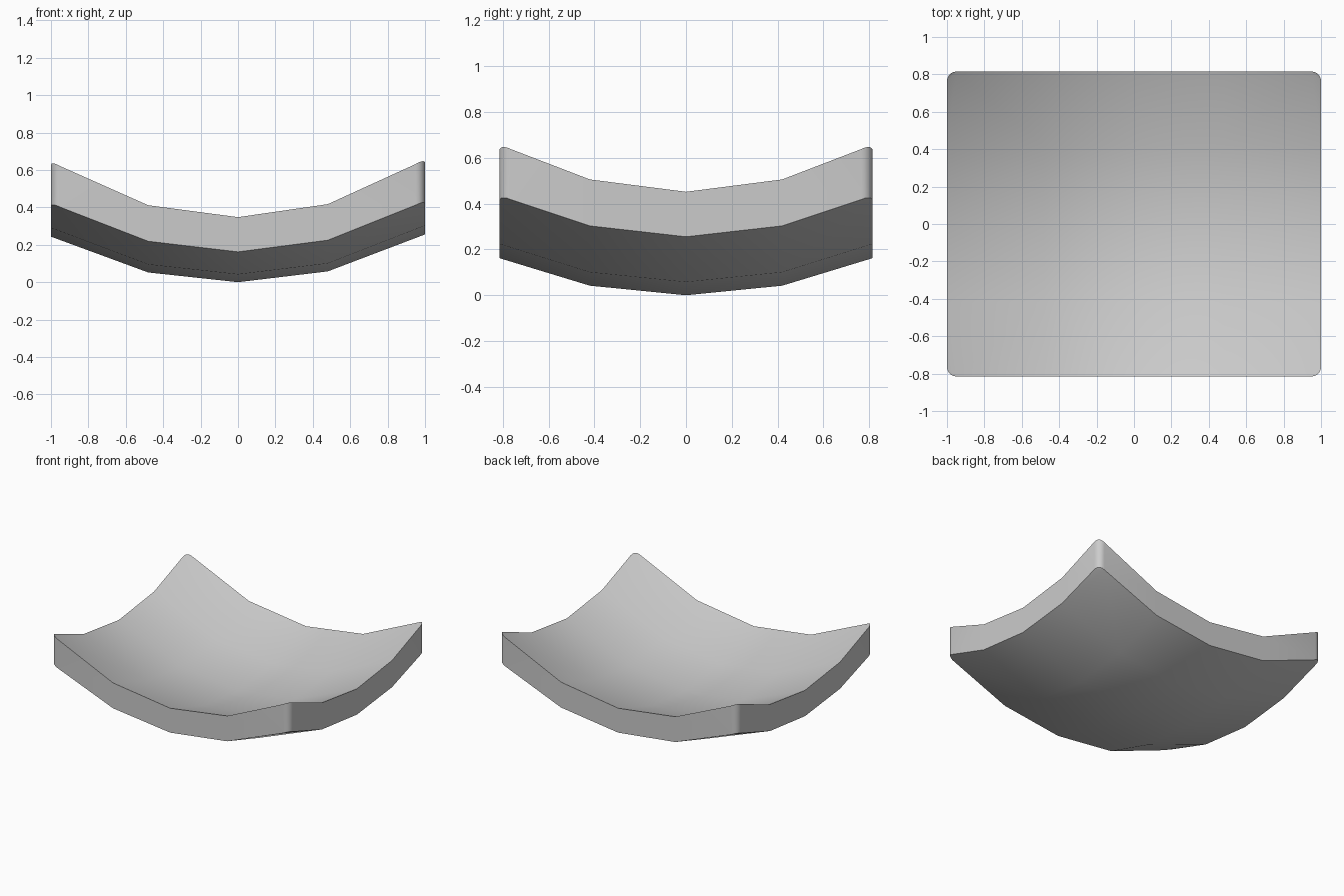
import bpy, bmesh, math
from mathutils import Vector

cube = bpy.data.objects.get("Cube")
if cube:
    bpy.data.objects.remove(cube, do_unlink=True)

HALF_X, HALF_Y, CORNER = 1.0, 0.815, 0.05
OUTER_R, INNER_R, INNER_BASE = 2.13, 1.94, 0.168


def bowl(x, y, radius, base):
    """Height of a spherical dish, very slightly higher on the left."""
    return base + radius - math.sqrt(radius ** 2 - x * x - y * y) + 0.006 * x


# Rounded rectangular outline
outline = []
for i, (sx, sy) in enumerate(((1, 1), (-1, 1), (-1, -1), (1, -1))):
    for step in range(6):
        a = math.radians(90 * i + 18 * step)
        outline.append((sx * (HALF_X - CORNER) + CORNER * math.cos(a),
                        sy * (HALF_Y - CORNER) + CORNER * math.sin(a)))

# Flat slab extruded from the outline
bm = bmesh.new()
face = bm.faces.new([bm.verts.new((x, y, 0)) for x, y in outline])
grown = bmesh.ops.extrude_face_region(bm, geom=[face])
for v in grown["geom"]:
    if isinstance(v, bmesh.types.BMVert):
        v.co.z = 1

# Coarse facet lines across the slab
cuts = [(Vector((1, 0, 0)), x) for x in (-0.48, 0, 0.48)]
cuts += [(Vector((0, 1, 0)), y) for y in (-0.42, 0, 0.42)]
for normal, offset in cuts:
    bmesh.ops.bisect_plane(bm, geom=bm.verts[:] + bm.edges[:] + bm.faces[:],
                           plane_co=normal * offset, plane_no=normal)

# Bend both sides into shallow dishes
for v in bm.verts:
    if v.co.z > 0.5:
        v.co.z = bowl(v.co.x, v.co.y, INNER_R, INNER_BASE)
    else:
        v.co.z = bowl(v.co.x, v.co.y, OUTER_R, 0)
bmesh.ops.triangulate(bm, faces=bm.faces[:])
bmesh.ops.recalc_face_normals(bm, faces=bm.faces[:])

mesh = bpy.data.meshes.new("curved_tile")
bm.to_mesh(mesh)
bm.free()
tile = bpy.data.objects.new("curved_tile", mesh)
bpy.context.collection.objects.link(tile)

# Plain grey material
grey = bpy.data.materials.new("plain grey")
grey.use_nodes = True
grey.diffuse_color = (0.6, 0.6, 0.6, 1)
grey.node_tree.nodes["Principled BSDF"].inputs["Base Color"].default_value = (0.6, 0.6, 0.6, 1)
mesh.materials.append(grey)

# Smooth faces with crisp rims
bpy.ops.object.select_all(action="DESELECT")
tile.select_set(True)
bpy.context.view_layer.objects.active = tile
bpy.ops.object.shade_smooth_by_angle(angle=math.radians(35))
